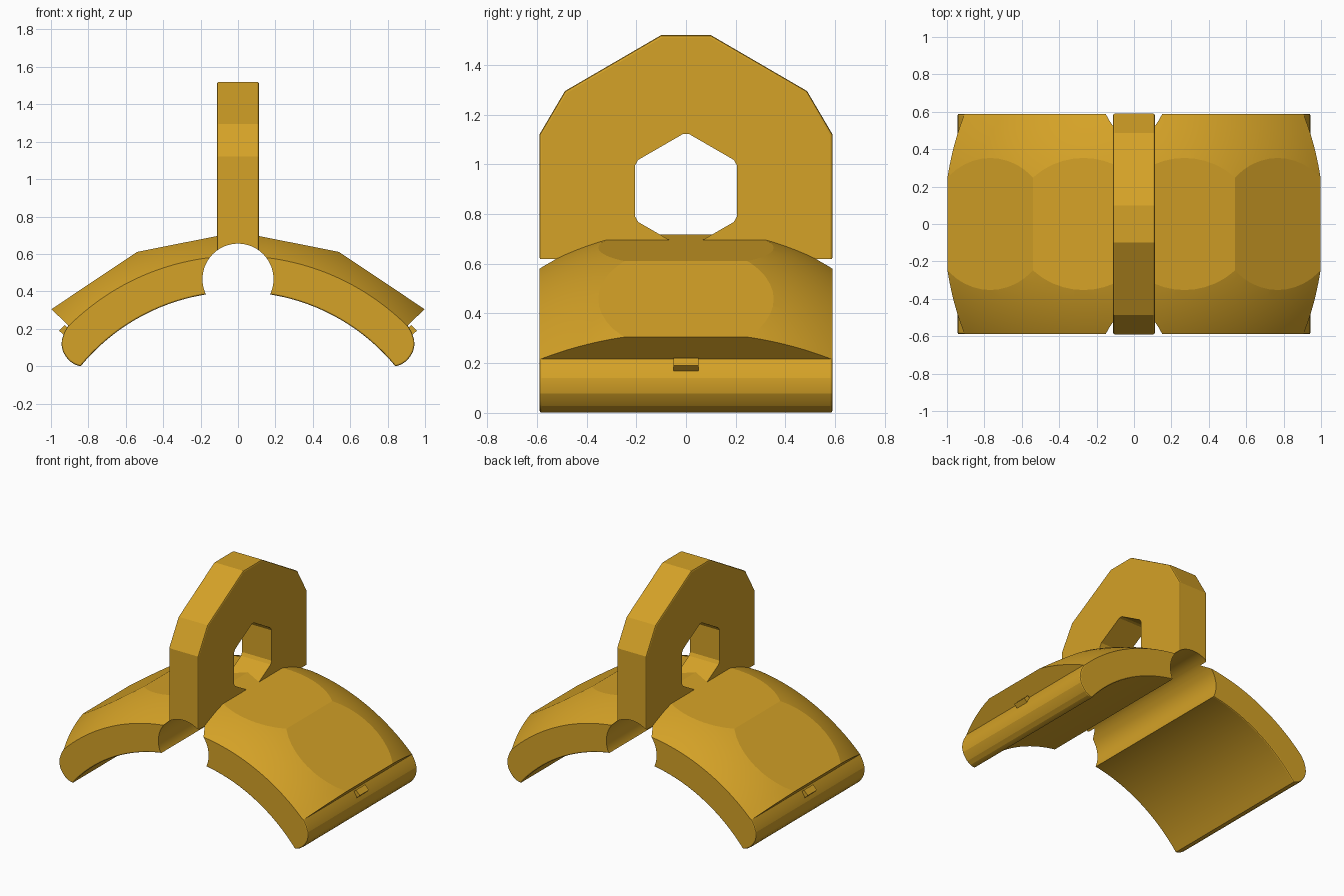
import bpy, bmesh, math
from mathutils import Vector

if "Cube" in bpy.data.objects:
    bpy.data.objects.remove(bpy.data.objects["Cube"])

gold = bpy.data.materials.new("gold")
gold.diffuse_color = (0.66, 0.36, 0.02, 1)
gold.use_nodes = True
gold.node_tree.nodes["Principled BSDF"].inputs["Base Color"].default_value = gold.diffuse_color

CZ = -0.692          # axis height of the saddle arc
HALF = 0.59          # half depth along y


def finish(name, bm):
    bmesh.ops.recalc_face_normals(bm, faces=bm.faces)
    me = bpy.data.meshes.new(name)
    bm.to_mesh(me)
    bm.free()
    ob = bpy.data.objects.new(name, me)
    me.materials.append(gold)
    bpy.context.collection.objects.link(ob)
    return ob


def prism(name, pts, axis, half, bevel=0.0):
    """Extrude a 2D outline symmetrically along x or y, with softened cap rims."""
    def place(p, t):
        return (t, p[0], p[1]) if axis == "x" else (p[0], t, p[1])
    bm = bmesh.new()
    a = [bm.verts.new(place(p, -half)) for p in pts]
    b = [bm.verts.new(place(p, half)) for p in pts]
    caps = [bm.faces.new(a), bm.faces.new(b[::-1])]
    n = len(pts)
    for i in range(n):
        j = (i + 1) % n
        bm.faces.new((a[i], a[j], b[j], b[i]))
    bmesh.ops.recalc_face_normals(bm, faces=bm.faces)
    if bevel:
        rims = list({e for f in caps for e in f.edges})
        bmesh.ops.bevel(bm, geom=rims, offset=bevel, segments=2, profile=0.5, affect="EDGES")
    return finish(name, bm)


def boolean(ob, other, op):
    m = ob.modifiers.new(op, "BOOLEAN")
    m.object, m.operation, m.solver = other, op, "EXACT"
    bpy.context.view_layer.objects.active = ob
    bpy.ops.object.modifier_apply(modifier=m.name)
    bpy.data.objects.remove(other)


def polar(r, deg):
    a = math.radians(deg)
    return (r * math.sin(a), CZ + r * math.cos(a))


# Saddle: faceted outside, rounded feet, arched underside
right = [polar(1.41, 22.5), polar(1.41, 45), (0.908, 0.217), (0.93, 0.178), (0.942, 0.14),
         (0.943, 0.11), (0.936, 0.078), (0.92, 0.05), (0.9, 0.027), (0.873, 0.009), (0.852, 0.002)]
foot = math.degrees(math.asin(0.84 / 1.089))
under = [polar(1.089, foot * (1 - i / 20)) for i in range(41)]
left = [(-x, z) for x, z in reversed(right)]
saddle = prism("saddle", [polar(1.41, 0)] + right + under + left, "y", HALF - 0.001, 0.008)

# Barrel that rounds the saddle toward its front and back
bm = bmesh.new()
rings = []
SEG = 160
for i in range(33):
    y = -0.7 + 1.4 * i / 32
    r = 0.236 + math.sqrt(1.44 - y * y)
    ring = []
    for k in range(SEG):
        x, z = polar(r, 360 * k / SEG)
        ring.append(bm.verts.new((x, y, z)))
    rings.append(ring)
for r0, r1 in zip(rings, rings[1:]):
    for k in range(SEG):
        j = (k + 1) % SEG
        bm.faces.new((r0[k], r0[j], r1[j], r1[k]))
bm.faces.new(rings[0])
bm.faces.new(rings[-1])
boolean(saddle, finish("barrel_cutter", bm), "INTERSECT")

# Upright plate with a hexagonal hole
half_outline = [(HALF, 0.5), (HALF, 1.12), (0.487, 1.295), (0.1, 1.52)]
plate = prism("upright_plate", half_outline + [(-y, z) for y, z in reversed(half_outline)],
              "x", 0.112, 0.01)
corners = [Vector((0.236 * math.sin(math.radians(60 * k)),
                   0.893 + 0.236 * math.cos(math.radians(60 * k)))) for k in range(6)]
hole = []
for k in range(6):
    c = corners[k]
    hole += [c.lerp(corners[k - 1], 0.06), c.lerp(corners[(k + 1) % 6], 0.06)]
boolean(plate, prism("hole_cutter", hole, "x", 0.3), "DIFFERENCE")

# Join the plate to the saddle, then cut the round channel through both
boolean(saddle, plate, "UNION")
channel = [(0.19 * math.cos(math.tau * k / 64), 0.465 + 0.19 * math.sin(math.tau * k / 64))
           for k in range(64)]
boolean(saddle, prism("channel_cutter", channel, "y", 0.8), "DIFFERENCE")
saddle.name = "saddle_with_plate"

# Small locating tabs on the outer feet
for name, s in (("right_tab", 1), ("left_tab", -1)):
    prism(name, [(s * 0.957, 0.19), (s * 0.927, 0.22), (s * 0.89, 0.185), (s * 0.925, 0.16)],
          "y", 0.05)

# Smooth the curved surfaces, keep the edges crisp
bpy.ops.object.select_all(action="DESELECT")
saddle.select_set(True)
bpy.context.view_layer.objects.active = saddle
bpy.ops.object.shade_smooth_by_angle(angle=math.radians(15))
